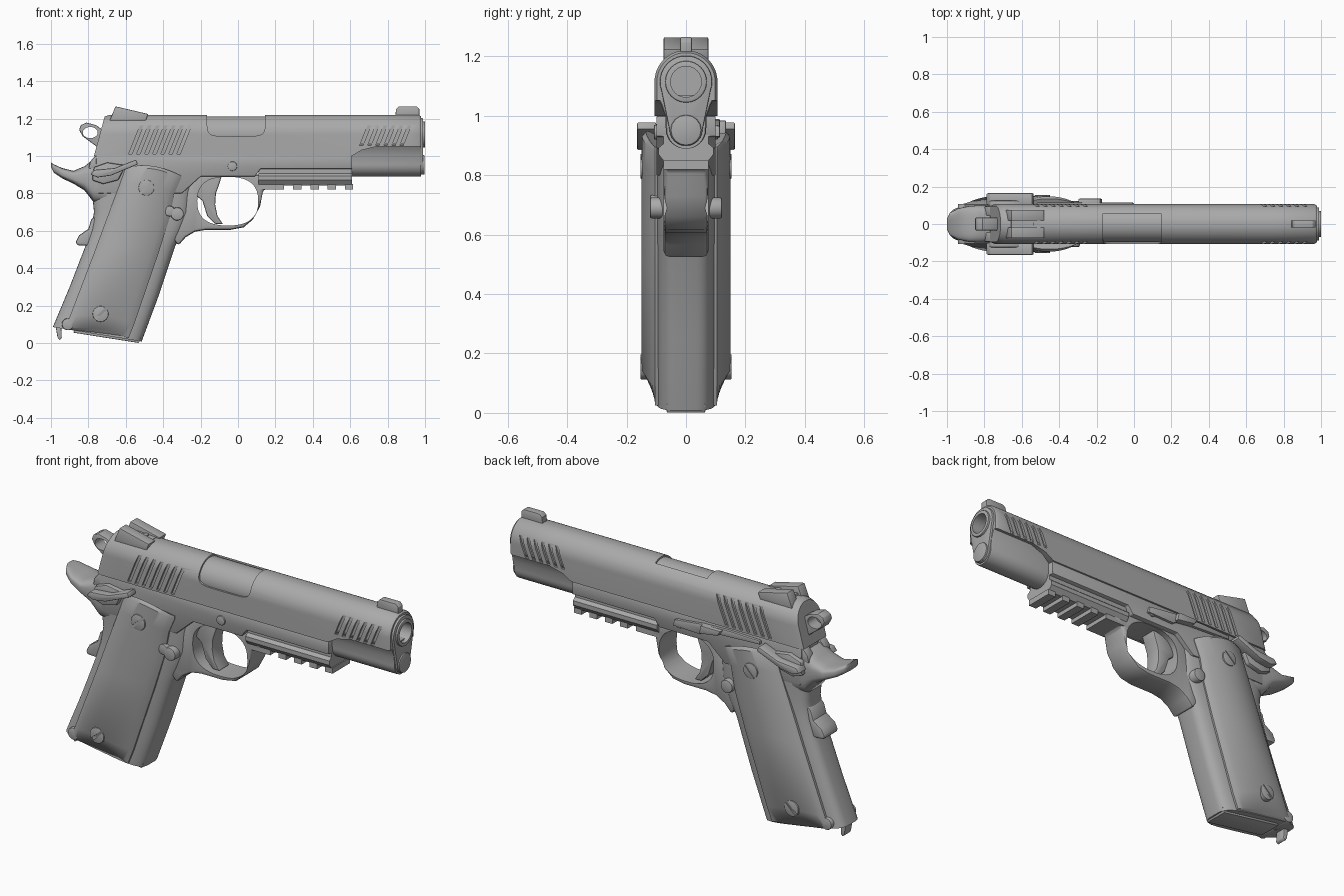
import bpy, bmesh
from math import sin, cos, pi, radians
from mathutils import Matrix, Vector

if "Cube" in bpy.data.objects:
    bpy.data.objects.remove(bpy.data.objects["Cube"], do_unlink=True)

steel = bpy.data.materials.new("grey_steel")
steel.use_nodes = True
GREY = (0.4, 0.4, 0.4, 1)
steel.diffuse_color = GREY
steel.node_tree.nodes["Principled BSDF"].inputs["Base Color"].default_value = GREY


# ---- helpers ----
def finish(name, bm, bevel=0, smooth=35):
    bmesh.ops.recalc_face_normals(bm, faces=bm.faces)
    mesh = bpy.data.meshes.new(name)
    bm.to_mesh(mesh)
    bm.free()
    mesh.materials.append(steel)
    ob = bpy.data.objects.new(name, mesh)
    bpy.context.collection.objects.link(ob)
    activate(ob)
    if bevel:
        mod = ob.modifiers.new("bevel", "BEVEL")
        mod.width, mod.segments = bevel, 2
        mod.limit_method, mod.angle_limit = "ANGLE", radians(40)
        bpy.ops.object.modifier_apply(modifier=mod.name)
    bpy.ops.object.shade_smooth_by_angle(angle=radians(smooth))
    return ob


def activate(ob):
    bpy.ops.object.select_all(action="DESELECT")
    ob.select_set(True)
    bpy.context.view_layer.objects.active = ob


def add_loft(bm, rings):
    rows = [[bm.verts.new(p) for p in ring] for ring in rings]
    n = len(rows[0])
    for a, b in zip(rows, rows[1:]):
        for i in range(n):
            j = (i + 1) % n
            bm.faces.new((a[i], a[j], b[j], b[i]))
    bm.faces.new(rows[0])
    bm.faces.new(rows[-1])


def loft(name, rings, **kw):
    bm = bmesh.new()
    add_loft(bm, rings)
    return finish(name, bm, **kw)


def prisms(name, outlines, spans, **kw):
    """Extrude side outlines (x, z) across each span of y."""
    bm = bmesh.new()
    for pts in outlines:
        for y0, y1 in spans:
            add_loft(bm, [[(x, y, z) for x, z in pts] for y in (y0, y1)])
    return finish(name, bm, **kw)


def both(y0, y1):
    return [(-y1, -y0), (y0, y1)]


def rod(name, a, b, r, n=32, **kw):
    a, b = Vector(a), Vector(b)
    rot = (b - a).to_track_quat("Z", "Y").to_matrix().to_4x4()
    bm = bmesh.new()
    bmesh.ops.create_cone(bm, cap_ends=True, segments=n, radius1=r, radius2=r, depth=(b - a).length,
                          matrix=Matrix.Translation((a + b) / 2) @ rot)
    return finish(name, bm, **kw)


def cut(ob, cutter):
    cutter.hide_render = True
    mod = ob.modifiers.new("cut", "BOOLEAN")
    mod.operation, mod.solver, mod.object = "DIFFERENCE", "EXACT", cutter
    activate(ob)
    bpy.ops.object.modifier_apply(modifier=mod.name)
    bpy.data.objects.remove(cutter, do_unlink=True)
    bpy.ops.object.shade_smooth_by_angle(angle=radians(35))


def oval(cx, cz, rx, rz, power=1.0, n=40):
    def f(v):
        return abs(v) ** power * (1 if v > 0 else -1)
    return [(cx + rx * f(cos(2 * pi * i / n)), cz + rz * f(sin(2 * pi * i / n))) for i in range(n)]


def mirrored(half):
    return half + [(-y, z) for y, z in reversed(half)]


# ---- slide ----
BORE = 1.115


def slide_ring(x, bottom, lean=0, r=0.106):
    arc = [(r * cos(a * pi / 24), BORE + r * sin(a * pi / 24)) for a in range(12)]
    return [(x + lean * (z - 1), y, z) for y, z in mirrored([(r, bottom)] + arc)]


slide = loft("slide", [slide_ring(-0.77, 1.0, 0.27, 0.096), slide_ring(-0.745, 1.0, 0.27), slide_ring(0.61, 1.0),
                       slide_ring(0.66, 1.03), slide_ring(0.74, 1.05), slide_ring(0.965, 1.05),
                       slide_ring(0.978, 1.052, 0, 0.098)])
port = oval(-0.01, 1.205, 0.155, 0.1, 0.35)
cut(slide, prisms("port_cutter", [port], [(-0.2, 0.055)]))


def slots(x, count, z0, z1):
    k = 0.4
    return [[(x + i * 0.043, z0), (x + i * 0.043 + 0.018, z0),
             (x + i * 0.043 + 0.018 + k * (z1 - z0), z1), (x + i * 0.043 + k * (z1 - z0), z1)]
            for i in range(count)]


cut(slide, prisms("serration_cutter", slots(-0.585, 7, 1.01, 1.175) + slots(0.65, 6, 1.055, 1.175),
                  both(0.094, 0.2)))

low = [(0.102, 1.07), (0.085, 1.04), (0.07, 1.0)]
low += [(0.068 * cos(a * pi / 16), 0.955 - 0.066 * sin(a * pi / 16)) for a in range(8)]
loft("slide_nose", [[(x, y * s, z) for y, z in mirrored(low)] for x, s in ((0.6, 1), (0.97, 1), (0.978, 0.95))])
rod("chamber", (-0.2, 0, BORE), (0.2, 0, BORE), 0.097, 48)

# ---- muzzle ----
key = [(0.088 * cos(a * pi / 18), BORE + 0.088 * sin(a * pi / 18)) for a in range(-2, 9)]
key = [(0.056 * cos(a * pi / 12), 0.955 + 0.056 * sin(a * pi / 12)) for a in range(-5, 1)] + key
bushing = loft("bushing", [[(x, y, z) for y, z in mirrored(key)] for x in (0.95, 0.99)], bevel=0.004)
barrel = rod("barrel_end", (0.9, 0, BORE), (1.0, 0, BORE), 0.07, bevel=0.004)
for part in (slide, bushing, barrel):
    cut(part, rod("bore_cutter", (0.82, 0, BORE), (1.1, 0, BORE), 0.052))
rod("spring_plug", (0.9, 0, 0.952), (0.998, 0, 0.952), 0.052, 16, bevel=0.005)

# ---- sights ----
prisms("front_sight", [[(0.84, 1.2), (0.845, 1.25), (0.86, 1.265), (0.955, 1.265), (0.97, 1.25), (0.97, 1.2)]],
       [(-0.02, 0.02)], bevel=0.003)
prisms("rear_sight", [[(-0.69, 1.18), (-0.655, 1.265), (-0.48, 1.224), (-0.5, 1.17)]], both(0.018, 0.075),
       bevel=0.004)
prisms("rear_sight_base", [[(-0.67, 1.18), (-0.655, 1.23), (-0.5, 1.222), (-0.5, 1.17)]], [(-0.03, 0.03)])
rod("sight_screw", (-0.55, 0, 1.2), (-0.55, 0, 1.232), 0.014, 16)

# ---- frame and accessory rail ----
prisms("frame", [[(-0.76, 1.0), (0.61, 1.0), (0.61, 0.93), (0.12, 0.93), (0.09, 0.89), (-0.2, 0.89),
                  (-0.3, 0.8), (-0.75, 0.8)]], [(-0.1, 0.1)], bevel=0.005)
rail = [(0.1, 0.94), (0.075, 0.93), (0.075, 0.907), (0.092, 0.893), (0.092, 0.87), (0.07, 0.842)]
loft("rail", [[(x, y, z) for y, z in mirrored(rail)] for x in (0.11, 0.61)])
prisms("rail_teeth", [[(a, 0.85), (b, 0.85), (b, 0.82), (a, 0.82)]
                      for a, b in [(0.11, 0.245)] + [(0.295 + i * 0.092, 0.34 + i * 0.092) for i in range(4)]],
       [(-0.075, 0.075)])

# ---- trigger and guard ----
guard = prisms("trigger_guard", [[(-0.28, 0.9), (0.2, 0.9), (0.2, 0.83), (0.135, 0.82), (0.118, 0.73), (0.08, 0.66),
                                  (0.03, 0.618), (-0.04, 0.605), (-0.17, 0.605), (-0.23, 0.595), (-0.28, 0.565),
                                  (-0.32, 0.52), (-0.38, 0.6), (-0.35, 0.8)]], [(-0.075, 0.075)], bevel=0.015)
cut(guard, prisms("guard_cutter", [oval(-0.055, 0.758, 0.163, 0.13, 0.8)], [(-0.3, 0.3)]))
prisms("trigger", [[(-0.24, 0.9), (-0.085, 0.9), (-0.1, 0.85), (-0.118, 0.8), (-0.122, 0.74), (-0.11, 0.68),
                    (-0.08, 0.635), (-0.12, 0.635), (-0.165, 0.68), (-0.19, 0.76), (-0.24, 0.8)]],
       [(-0.045, 0.045)], bevel=0.008)

# ---- grip core: rounded sections from butt to frame ----
core = [(-0.99, 0.085, -0.515, 0.008), (-0.9, 0.3, -0.425, 0.25), (-0.815, 0.52, -0.335, 0.52),
        (-0.785, 0.61, -0.295, 0.6), (-0.77, 0.7, -0.255, 0.7), (-0.78, 0.8, -0.245, 0.8),
        (-0.79, 0.88, -0.22, 0.89)]


def core_ring(xb, zb, xf, zf):
    return [(xb + (xf - xb) * u, y, zb + (zf - zb) * u) for u, y in oval(0.5, 0, 0.5, 0.1, 0.5, 48)]


loft("grip_frame", [core_ring(*s) for s in core], smooth=50)
prisms("magazine_base", [[(-0.88, 0.055), (-0.53, 0), (-0.515, 0.03), (-0.87, 0.09)]], [(-0.065, 0.065)],
       bevel=0.004)

# ---- grip panels ----
panel = [(-0.925, 0.075, -0.585, 0.025, 0.105), (-0.9, 0.14, -0.555, 0.1, 0.15), (-0.77, 0.48, -0.425, 0.48, 0.15),
         (-0.7, 0.67, -0.365, 0.67, 0.15), (-0.635, 0.84, -0.34, 0.8, 0.15), (-0.605, 0.925, -0.305, 0.88, 0.148),
         (-0.6, 0.94, -0.305, 0.895, 0.135)]


def panel_ring(side, xb, zb, xf, zf, peak, n=20):
    ring = [(xb, 0.085, zb)]
    for i in range(n + 1):
        t = i / n
        arch = sin(pi * t)
        ring.append((xb + (xf - xb) * t, 0.104 + (peak - 0.104) * arch ** 0.7,
                     zb + (zf - zb) * t + 0.028 * arch))
    ring.append((xf, 0.085, zf))
    return [(x, side * y, z) for x, y, z in ring]


for side, label in ((1, "left"), (-1, "right")):
    loft(label + "_grip_panel", [panel_ring(side, *s) for s in panel])
    for n, (x, z) in enumerate(((-0.49, 0.83), (-0.735, 0.155))):
        screw = rod(f"{label}_grip_screw_{n}", (x, side * 0.1, z), (x, side * 0.154, z), 0.042, bevel=0.003)
        bar = [(x - 0.05, z - 0.038), (x - 0.04, z - 0.048), (x + 0.05, z + 0.038), (x + 0.04, z + 0.048)]
        cut(screw, prisms("screw_slot_cutter", [bar], [sorted((side * 0.146, side * 0.2))]))
    # thumb safety, frame pins and magazine catch
    prisms(label + "_safety_plate", [[(-0.78, 0.87), (-0.77, 0.94), (-0.7, 0.965), (-0.6, 0.95), (-0.64, 0.87),
                                      (-0.72, 0.85)]], [sorted((side * 0.08, side * 0.125))], bevel=0.008)
    prisms(label + "_safety_lever", [[(-0.79, 0.9), (-0.77, 0.925), (-0.66, 0.935), (-0.545, 0.98), (-0.535, 0.955),
                                      (-0.68, 0.895), (-0.75, 0.885)]],
           [sorted((side * 0.1, side * 0.165))], bevel=0.006)
    rod(label + "_frame_pin", (-0.03, 0, 0.945), (-0.03, side * 0.108, 0.945), 0.025, 20, bevel=0.004)
    rod(label + "_magazine_catch", (-0.325, 0, 0.69), (-0.325, side * 0.122, 0.69), 0.035, 24, bevel=0.006)
    rod(label + "_butt_pin", (-0.91, 0, 0.1), (-0.91, side * 0.108, 0.1), 0.032, 20, bevel=0.006)
rod("catch_end", (-0.365, 0, 0.705), (-0.365, -0.122, 0.705), 0.028, 24, bevel=0.006)

# ---- slide stop on the left side ----
prisms("slide_stop", [[(-0.52, 0.985), (-0.34, 0.99), (-0.18, 0.985), (-0.01, 0.965), (0.0, 0.93), (-0.16, 0.925),
                       (-0.2, 0.95), (-0.52, 0.965)]], [(0.09, 0.114)], bevel=0.004)
prisms("slide_stop_pad", [[(-0.3, 0.985), (-0.18, 0.985), (-0.17, 0.94), (-0.28, 0.955)]], [(0.09, 0.135)],
       bevel=0.005)

# ---- beavertail, grip safety and hammer ----
tail = [(-1.0, 0.03, 0.94, 0.965), (-0.985, 0.06, 0.91, 0.955), (-0.94, 0.083, 0.88, 0.935),
        (-0.88, 0.096, 0.852, 0.92), (-0.82, 0.1, 0.815, 0.945), (-0.77, 0.1, 0.75, 0.985), (-0.7, 0.1, 0.74, 0.99)]
loft("beavertail", [[(x, y, z) for y, z in oval(0, (a + b) / 2, w, (b - a) / 2, 0.6)] for x, w, a, b in tail],
     smooth=50)
prisms("grip_safety_bump", [[(-0.74, 0.7), (-0.785, 0.66), (-0.8, 0.61), (-0.85, 0.575), (-0.868, 0.54),
                             (-0.86, 0.522), (-0.78, 0.52)]], [(-0.06, 0.06)], bevel=0.012)
hammer = prisms("hammer", [[(-0.85, 1.14), (-0.84, 1.165), (-0.81, 1.178), (-0.76, 1.165), (-0.71, 1.13),
                            (-0.69, 0.97), (-0.77, 0.97), (-0.755, 1.05), (-0.79, 1.075), (-0.83, 1.105)]],
                [(-0.035, 0.035)], bevel=0.006)
cut(hammer, prisms("hammer_cutter", [oval(-0.79, 1.125, 0.04, 0.03, n=24)], [(-0.2, 0.2)]))
prisms("hammer_cheeks", [[(-0.8, 0.93), (-0.79, 0.97), (-0.765, 1.0), (-0.7, 1.0), (-0.7, 0.93)]],
       both(0.045, 0.095), bevel=0.006)

# ---- butt loop ----
prisms("butt_loop", [[(-0.975, 0.09), (-0.965, 0.03), (-0.955, 0.015), (-0.942, 0.025), (-0.945, 0.09)]],
       [(-0.03, 0.03)], bevel=0.004)
